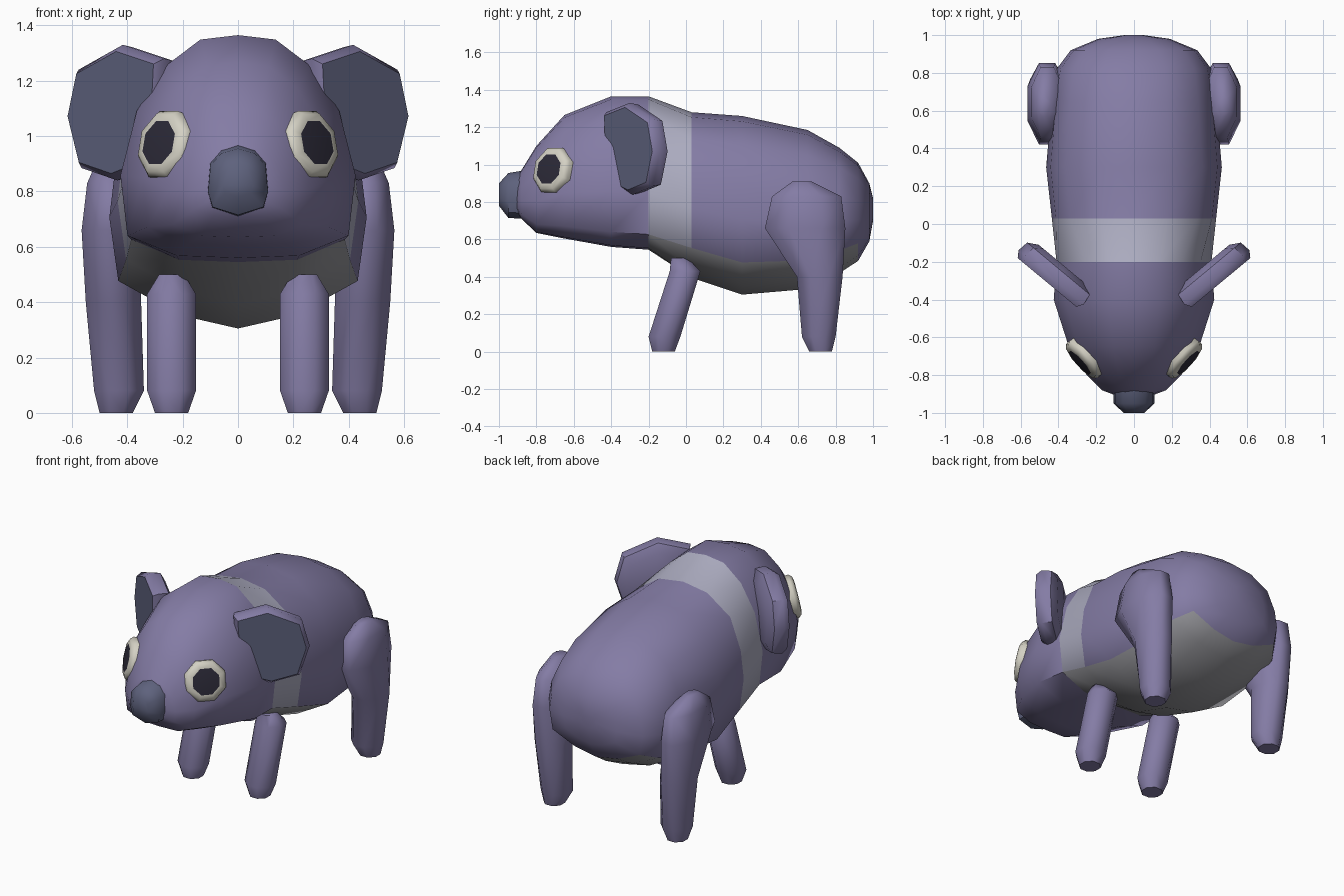
import bpy, bmesh, math
from mathutils import Vector

if "Cube" in bpy.data.objects:
    bpy.data.objects.remove(bpy.data.objects["Cube"], do_unlink=True)


def material(name, rgb):
    """Flat material from 0-255 colour values."""
    lin = [((c / 255 + 0.055) / 1.055) ** 2.4 for c in rgb] + [1.0]
    m = bpy.data.materials.new(name)
    m.use_nodes = True
    m.diffuse_color = lin
    bsdf = m.node_tree.nodes["Principled BSDF"]
    bsdf.inputs["Base Color"].default_value = lin
    bsdf.inputs["Roughness"].default_value = 0.8
    return m


FUR = material("purple fur", (132, 124, 165))
BAND = material("pale band", (172, 172, 192))
BELLY = material("grey belly", (148, 148, 153))
DARK = material("slate blue", (94, 98, 125))
WHITE = material("eye white", (212, 209, 196))
PUPIL = material("pupil black", (44, 42, 56))


def loft(name, rings, mats, rule=None, cap_mats=(0, 0), side=1, angle=60):
    """Skin closed rings of points; rule(ring, step) picks a material slot."""
    bm = bmesh.new()
    vs = [[bm.verts.new((p[0] * side, p[1], p[2])) for p in r] for r in rings]
    n = len(rings[0])
    for i in range(len(vs) - 1):
        for j in range(n):
            k = (j + 1) % n
            f = bm.faces.new((vs[i][j], vs[i][k], vs[i + 1][k], vs[i + 1][j]))
            f.material_index = rule(i, j) if rule else 0
    for ring, slot in zip((vs[0], vs[-1]), cap_mats):
        bm.faces.new(ring).material_index = slot
    bmesh.ops.recalc_face_normals(bm, faces=bm.faces)
    mesh = bpy.data.meshes.new(name)
    bm.to_mesh(mesh)
    bm.free()
    for m in mats:
        mesh.materials.append(m)
    ob = bpy.data.objects.new(name, mesh)
    bpy.context.collection.objects.link(ob)
    bpy.ops.object.select_all(action='DESELECT')
    ob.select_set(True)
    bpy.context.view_layer.objects.active = ob
    bpy.ops.object.shade_smooth_by_angle(angle=math.radians(angle))
    return ob


def section(y, w, top, bottom, half):
    """Symmetric cross-section from half-profile fractions, top to bottom."""
    pts = half + [(-x, z) for x, z in half[-2:0:-1]]
    return [(x * w, y, bottom + z * (top - bottom)) for x, z in pts]


def ellipse(cx, cy, z, rx, ry, n=8):
    return [(cx + rx * math.cos(math.tau * (k + .5) / n) / math.cos(math.pi / n),
             cy + ry * math.sin(math.tau * (k + .5) / n) / math.cos(math.pi / n), z)
            for k in range(n)]


HEAD = [(0, 1), (.32, .98), (.62, .86), (.86, .66), (1, .37), (.94, .1), (.52, .01), (0, 0)]
BODY = [(0, 1), (.4, .97), (.78, .84), (.95, .62), (1, .42), (.93, .18), (.45, .05), (0, 0)]
NOSE = [(0, 1), (.55, .93), (.92, .75), (1, .35), (.85, .12), (0, 0)]

# Body: y, half width, top, bottom
body = [(.03, .435, 1.28, .395), (.3, .465, 1.26, .305), (.65, .435, 1.185, .335),
        (.82, .41, 1.09, .42), (.92, .335, 1.01, .485), (.98, .19, .9, .59),
        (1.0, .05, .82, .7)]
rings = [section(-.2, .41, 1.365, .545, HEAD)] + [section(*r, BODY) for r in body]


def body_rule(i, j):
    if 5 <= j <= 8 and i < 5:
        return 2
    return 1 if i == 0 else 0


loft("body", rings, [FUR, BAND, BELLY], body_rule)

# Head
head = [(-.2, .41, 1.365, .545), (-.4, .425, 1.365, .56), (-.65, .345, 1.265, .605),
        (-.8, .25, 1.1, .635), (-.88, .17, .97, .71), (-.91, .09, .92, .76)]
loft("head", [section(*r, HEAD) for r in head], [FUR])

# Nose
nose = [(-.86, .11, .97, .71), (-.95, .108, .955, .715), (-1.0, .055, .9, .78)]
loft("nose", [section(*r, NOSE) for r in nose], [DARK], angle=45)

# Paired parts
hind = [(.44, .72, 0, .06, .06), (.43, .71, .08, .09, .09), (.45, .715, .4, .1, .122),
        (.46, .637, .66, .105, .215), (.46, .645, .83, .085, .185), (.475, .62, .91, .035, .05)]
fore = [(.24, -.12, 0, .06, .06), (.24, -.115, .08, .088, .085),
        (.24, -.005, .43, .088, .082), (.24, -.035, .5, .045, .045)]
ear_outline = [(.27, .9), (.42, .84), (.55, .885), (.595, 1.07), (.56, 1.24),
               (.4, 1.33), (.25, 1.28), (.26, 1.08)]
ear_t, ear_n = Vector((.77, .64, 0)), Vector((.64, -.77, 0))
ear_c = Vector((.42, -.265, 1.09))


def ear_ring(scale, depth):
    return [ear_c + ear_n * depth + ear_t * ((x - ear_c.x) / ear_t.x * scale)
            + Vector((0, 0, (z - ear_c.z) * scale)) for x, z in ear_outline]


eye_c = Vector((.265, -.715, .97))
eye_n = Vector((.74, -.67, .22)).normalized()
eye_t = Vector((.67, .74, 0)).normalized()
eye_u = eye_n.cross(eye_t)


def eye_ring(r, depth, n=8):
    return [eye_c + eye_n * depth + eye_t * (r * math.cos(math.tau * (k + .5) / n))
            + eye_u * (r * math.sin(math.tau * (k + .5) / n)) for k in range(n)]


for side, word in ((1, "left"), (-1, "right")):
    loft(word + "_hind_leg", [ellipse(*r) for r in hind], [FUR], side=side)
    loft(word + "_front_leg", [ellipse(*r) for r in fore], [FUR], side=side)
    loft(word + "_ear", [ear_ring(.72, -.065), ear_ring(.96, -.035), ear_ring(1, .025),
                         ear_ring(.9, .06)], [FUR, DARK], cap_mats=(0, 1), side=side, angle=50)
    # Raised rim with a flat pupil as its front face
    loft(word + "_eye", [eye_ring(.125, -.06), eye_ring(.132, .005), eye_ring(.115, .025),
                         eye_ring(.086, .03)], [WHITE, PUPIL], cap_mats=(0, 1), side=side, angle=50)
